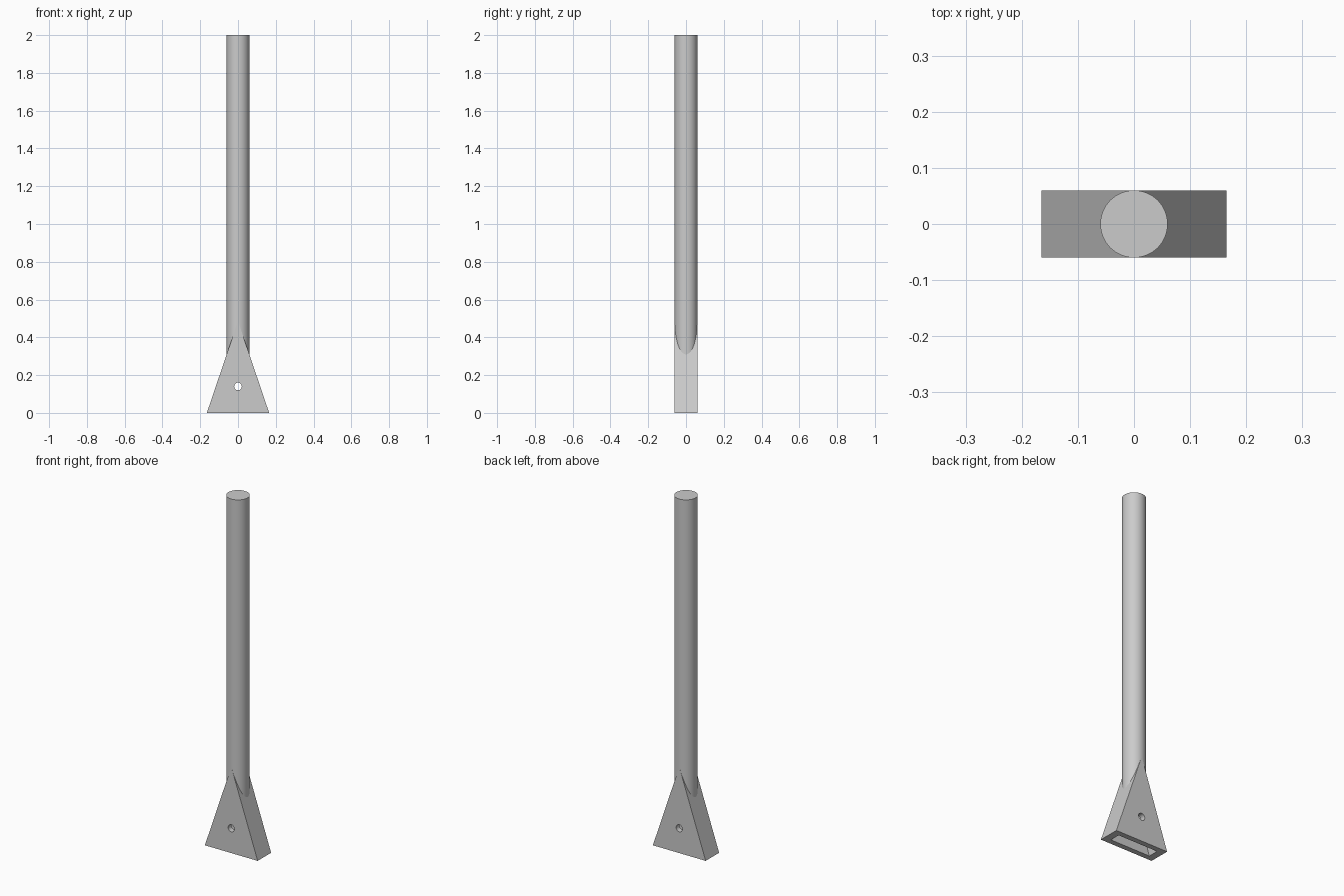
import bpy, bmesh, math

if "Cube" in bpy.data.objects:
    bpy.data.objects.remove(bpy.data.objects["Cube"])

grey = bpy.data.materials.new("light grey")
grey.diffuse_color = (0.6, 0.6, 0.6, 1)
grey.use_nodes = True
grey.node_tree.nodes["Principled BSDF"].inputs["Base Color"].default_value = grey.diffuse_color

R = 0.06          # pole radius, also half the foot depth
SLOPE = 0.339     # how fast the foot narrows with height


def wedge(name, half_w, half_d, z0):
    """Triangular prism, flat base at z0, ridge along y."""
    bm = bmesh.new()
    w0 = half_w - SLOPE * z0
    tri = [(-w0, z0), (w0, z0), (0, half_w / SLOPE)]
    face = bm.faces.new([bm.verts.new((x, -half_d, z)) for x, z in tri])
    ext = bmesh.ops.extrude_face_region(bm, geom=[face])["geom"]
    moved = [v for v in ext if isinstance(v, bmesh.types.BMVert)]
    bmesh.ops.translate(bm, verts=moved, vec=(0, 2 * half_d, 0))
    bmesh.ops.recalc_face_normals(bm, faces=bm.faces)
    me = bpy.data.meshes.new(name)
    bm.to_mesh(me)
    bm.free()
    ob = bpy.data.objects.new(name, me)
    bpy.context.collection.objects.link(ob)
    return ob


def cylinder(name, r, depth, loc, rot=(0, 0, 0), n=64):
    bpy.ops.mesh.primitive_cylinder_add(vertices=n, radius=r, depth=depth,
                                        location=loc, rotation=rot)
    ob = bpy.context.object
    ob.name = name
    return ob


def cut(ob, cutter):
    m = ob.modifiers.new("cut", "BOOLEAN")
    m.operation, m.solver, m.object = "DIFFERENCE", "EXACT", cutter
    bpy.context.view_layer.objects.active = ob
    bpy.ops.object.modifier_apply(modifier=m.name)


# Pole and flared foot
foot = wedge("flared_foot", 0.165, R, 0)
pole = cylinder("pole", R, 1.7, (0, 0, 1.15))

# Tapered slot in the underside and the cross bolt hole
slot = wedge("slot_cutter", 0.125, 0.03, -0.05)
bolt = cylinder("bolt_cutter", 0.02, 0.3, (0, 0, 0.14), (math.pi / 2, 0, 0), 32)
cut(foot, slot)
cut(foot, bolt)
cut(pole, slot)
for helper in (slot, bolt):
    bpy.data.objects.remove(helper)

# Finish
for ob in (foot, pole):
    ob.data.materials.clear()
    ob.data.materials.append(grey)
    bpy.ops.object.select_all(action="DESELECT")
    ob.select_set(True)
    bpy.context.view_layer.objects.active = ob
    bpy.ops.object.shade_smooth_by_angle(angle=math.radians(30))
